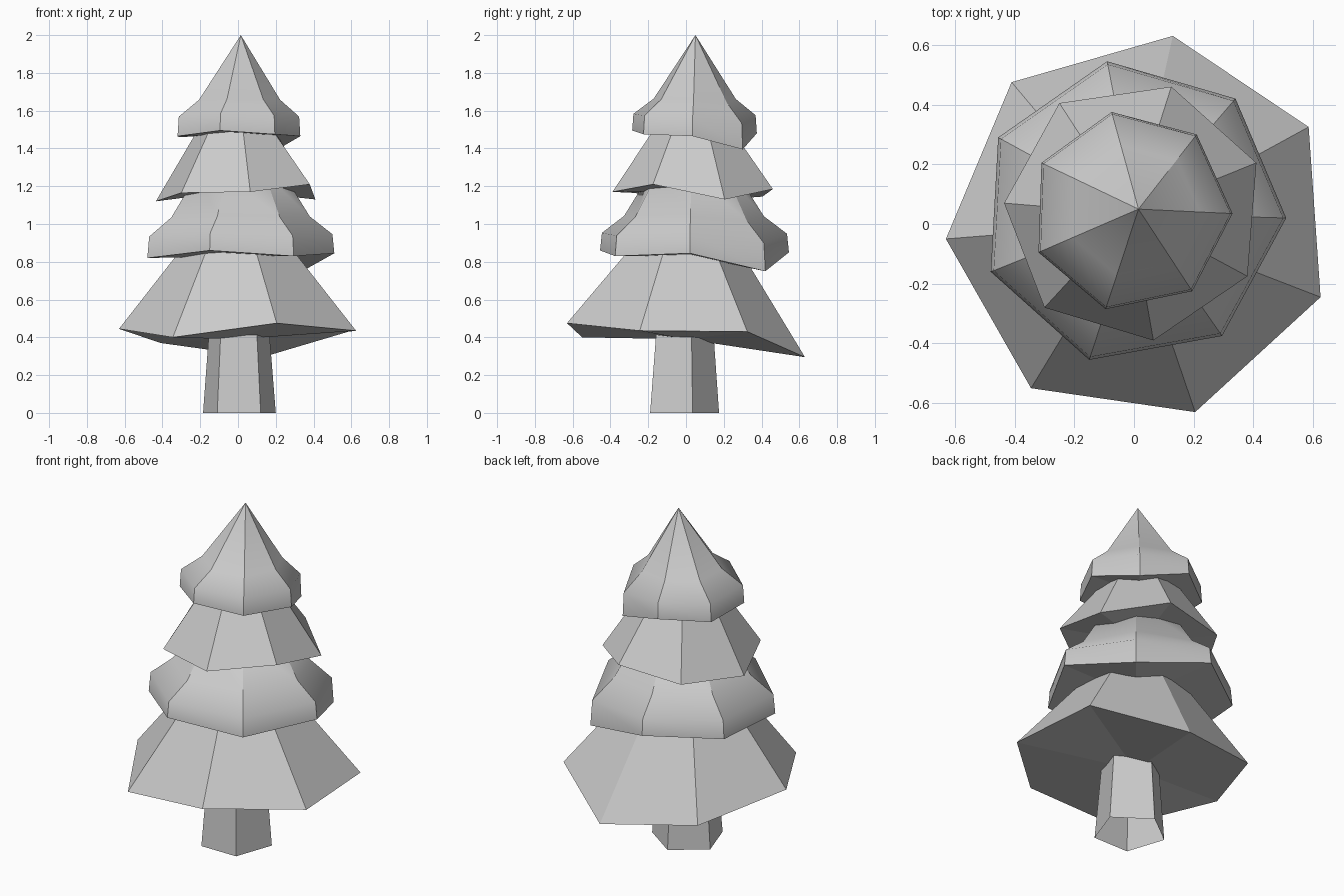
import bpy, bmesh

cube = bpy.data.objects.get("Cube")
if cube:
    bpy.data.objects.remove(cube, do_unlink=True)

GREY = (0.6, 0.6, 0.6, 1)
grey = bpy.data.materials.new("plain grey")
grey.use_nodes = True
grey.diffuse_color = GREY
grey.node_tree.nodes["Principled BSDF"].inputs["Base Color"].default_value = GREY


def fan(bm, loop, point):
    """Close a loop with triangles to one point."""
    tip = bm.verts.new(point)
    for a, b in zip(loop, loop[1:] + loop[:1]):
        bm.faces.new((a, b, tip))


def stack(name, rim, centre, rings, hub=None, apex=None, smooth=False):
    """Build a tier from a rim outline.
    Each ring is (scale about centre, height, share of the rim's tilt kept).
    The hub is the height of the underside's middle; without it the base is open."""
    bm = bmesh.new()
    n = len(rim)
    mean = sum(p[2] for p in rim) / n
    cx, cy = centre
    loops = [[bm.verts.new((cx + (x - cx) * s, cy + (y - cy) * s,
                            mean + h + (z - mean) * tilt)) for x, y, z in rim]
             for s, h, tilt in rings]
    for low, high in zip(loops, loops[1:]):
        for i in range(n):
            j = (i + 1) % n
            bm.faces.new((low[i], low[j], high[j], high[i]))
    if hub is not None:
        fan(bm, loops[0], (cx, cy, hub))
    if apex:
        fan(bm, loops[-1], apex)
    else:
        bm.faces.new(loops[-1])
    bmesh.ops.recalc_face_normals(bm, faces=bm.faces)

    # Keep the corner ridges and the rim sharp, blend only up the profile
    if smooth:
        level = {v: k for k, loop in enumerate(loops) for v in loop}
        for f in bm.faces:
            f.smooth = True
        for e in bm.edges:
            a, b = (level.get(v, 0) for v in e.verts)
            e.smooth = a == b and a > 0

    mesh = bpy.data.meshes.new(name)
    bm.to_mesh(mesh)
    bm.free()
    mesh.materials.append(grey)
    obj = bpy.data.objects.new(name, mesh)
    bpy.context.collection.objects.link(obj)


# Tapered five-sided trunk, open at the base
stack("trunk",
      [(0, 0.175, 0), (0.2, 0.035, 0), (0.12, -0.19, 0),
       (-0.11, -0.19, 0), (-0.185, 0.035, 0)],
      (0, 0), [(1, 0, 0), (0.82, 0.45, 0)])

# Wide skirt at the bottom
stack("bottom_branches",
      [(0.13, 0.63, 0.295), (0.585, 0.325, 0.43), (0.625, -0.245, 0.435),
       (0.205, -0.63, 0.475), (-0.345, -0.55, 0.4),
       (-0.63, -0.05, 0.445), (-0.41, 0.475, 0.37)],
      (-0.01, 0), [(1, 0, 1), (0.45, 0.47, 0.1)], hub=0.39)

# Rounded tier with a drooping lip
stack("lower_middle_branches",
      [(-0.09, 0.545, 0.85), (0.34, 0.42, 0.75), (0.51, 0.02, 0.845),
       (0.295, -0.375, 0.83), (-0.15, -0.455, 0.86),
       (-0.48, -0.16, 0.82), (-0.455, 0.29, 0.83)],
      (0.01, 0.035), [(1, 0, 1), (0.98, 0.11, 0.5), (0.74, 0.21, 0.2), (0.46, 0.44, 0)],
      hub=0.83, smooth=True)

# Smaller skirt
stack("upper_middle_branches",
      [(0.125, 0.46, 1.185), (0.41, 0.205, 1.13), (0.38, -0.175, 1.21),
       (0.065, -0.39, 1.17), (-0.3, -0.28, 1.165),
       (-0.435, 0.07, 1.12), (-0.25, 0.405, 1.145)],
      (-0.01, 0.035), [(1, 0, 1), (0.48, 0.34, 0.1)], hub=1.175)

# Pointed crown
stack("crown",
      [(-0.075, 0.375, 1.48), (0.21, 0.3, 1.395), (0.33, 0.035, 1.465),
       (0.195, -0.225, 1.475), (-0.095, -0.285, 1.495),
       (-0.32, -0.095, 1.465), (-0.31, 0.205, 1.46)],
      (0.015, 0.05), [(1, 0, 1), (0.98, 0.105, 0.5), (0.66, 0.195, 0.2)],
      hub=1.475, apex=(0.015, 0.05, 2), smooth=True)
